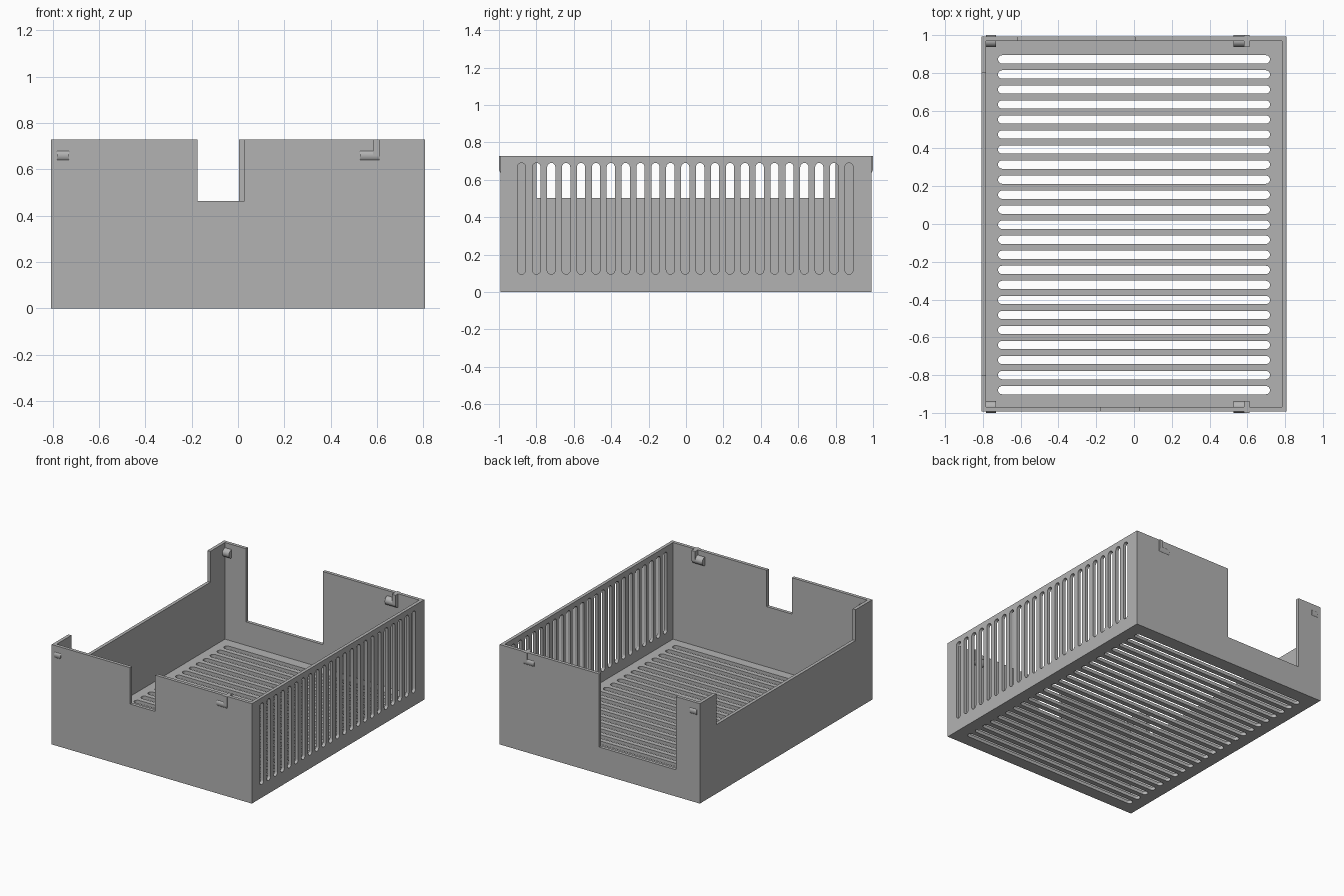
import bpy
import bmesh
import math
from mathutils import Matrix, Vector

if "Cube" in bpy.data.objects:
    bpy.data.objects.remove(bpy.data.objects["Cube"], do_unlink=True)

HX, HY, H, T = 0.807, 0.993, 0.728, 0.024   # half width, half depth, height, wall
SLOTS, PITCH, SLOT_R = 23, 0.0796, 0.022

grey = bpy.data.materials.new("plain grey")
grey.use_nodes = True
colour = (0.45, 0.45, 0.45, 1)
grey.diffuse_color = colour
grey.node_tree.nodes["Principled BSDF"].inputs["Base Color"].default_value = colour


def add_box(bm, lo, hi):
    lo, hi = Vector(lo), Vector(hi)
    m = Matrix.Translation((lo + hi) / 2) @ Matrix.Diagonal((*(hi - lo), 1))
    bmesh.ops.create_cube(bm, size=1, matrix=m)


def add_slot(bm, length, depth, matrix):
    """Round-ended prism, long along local x and deep along local z."""
    verts, n = [], 10
    for side, start in ((1, -math.pi / 2), (-1, math.pi / 2)):
        for i in range(n + 1):
            a = start + math.pi * i / n
            x = side * (length / 2 - SLOT_R) + SLOT_R * math.cos(a)
            verts.append(bm.verts.new((x, SLOT_R * math.sin(a), -depth / 2)))
    face = bm.faces.new(verts)
    new = bmesh.ops.extrude_face_region(bm, geom=[face])["geom"]
    top = [v for v in new if isinstance(v, bmesh.types.BMVert)]
    bmesh.ops.translate(bm, verts=top, vec=(0, 0, depth))
    bmesh.ops.transform(bm, matrix=matrix, verts=verts + top)


def make_object(name, bm):
    bmesh.ops.recalc_face_normals(bm, faces=bm.faces)
    mesh = bpy.data.meshes.new(name)
    bm.to_mesh(mesh)
    bm.free()
    mesh.materials.append(grey)
    obj = bpy.data.objects.new(name, mesh)
    bpy.context.collection.objects.link(obj)
    return obj


def activate(obj):
    bpy.ops.object.select_all(action="DESELECT")
    obj.select_set(True)
    bpy.context.view_layer.objects.active = obj


def cut(obj, cutter):
    mod = obj.modifiers.new("cut", "BOOLEAN")
    mod.operation, mod.solver, mod.object = "DIFFERENCE", "EXACT", cutter
    activate(obj)
    bpy.ops.object.modifier_apply(modifier=mod.name)
    bpy.data.objects.remove(cutter, do_unlink=True)


# Open tray
bm = bmesh.new()
add_box(bm, (-HX, -HY, 0), (HX, HY, H))
tray = make_object("tray", bm)
bm = bmesh.new()
add_box(bm, (T - HX, T - HY, T), (HX - T, HY - T, 1))
cut(tray, make_object("cavity_cutter", bm))

# Wall notches and rows of vent slots
bm = bmesh.new()
add_box(bm, (-0.175, -1.1, 0.463), (0.028, -0.9, 1))
add_box(bm, (-0.615, 0.9, 0.195), (0.005, 1.1, 1))
add_box(bm, (-0.9, -0.8, 0.503), (-0.75, 0.8, 1))
for i in range(SLOTS):
    y = (i - (SLOTS - 1) / 2) * PITCH - 0.004
    add_slot(bm, 1.44, 0.1, Matrix.Translation((0, y, 0)))
    add_slot(bm, 0.595, 0.1, Matrix.Translation((HX, y, 0.393))
             @ Matrix.Rotation(math.pi / 2, 4, "Y"))
cut(tray, make_object("opening_cutter", bm))

# Latch pegs through the front and back walls; the left ones carry an upright tab
PEG_Y, PEG_Z, PEG_R = HY - T, 0.66, 0.031
for sign, place in ((-1, "front"), (1, "back")):
    for side, x0, x1 in (("right", T - HX, -0.73), ("left", 0.526, 0.612)):
        bm = bmesh.new()
        m = (Matrix.Translation(((x0 + x1) / 2, sign * PEG_Y, PEG_Z))
             @ Matrix.Rotation(math.pi / 2, 4, "Y"))
        bmesh.ops.create_cone(bm, cap_ends=True, segments=40, radius1=PEG_R,
                              radius2=PEG_R, depth=x1 - x0, matrix=m)
        peg = make_object(f"{place}_{side}_peg", bm)
        activate(peg)
        bpy.ops.object.shade_smooth_by_angle()
    bm = bmesh.new()
    ends = sorted((sign * (PEG_Y - PEG_R), sign * (PEG_Y + PEG_R)))
    add_box(bm, (0.583, ends[0], PEG_Z), (0.612, ends[1], H))
    make_object(f"{place}_tab", bm)

activate(tray)
bpy.ops.object.shade_smooth_by_angle()
